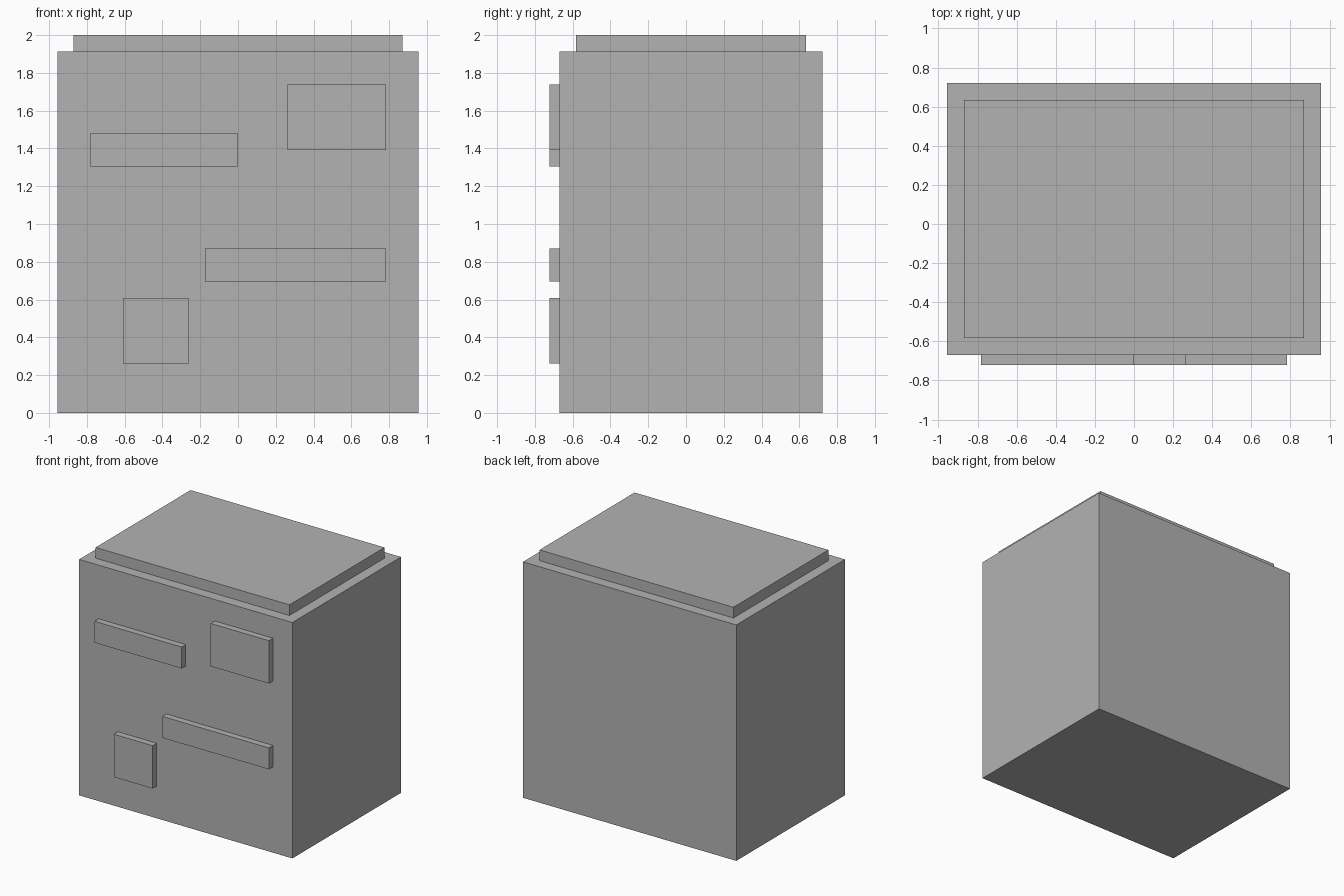
import bpy

if "Cube" in bpy.data.objects:
    bpy.data.objects.remove(bpy.data.objects["Cube"])

U = 2 / 23  # design unit: the model is 23 units tall

grey = bpy.data.materials.new("plain_grey")
grey.diffuse_color = (0.45, 0.45, 0.45, 1)
grey.use_nodes = True
grey.node_tree.nodes["Principled BSDF"].inputs["Base Color"].default_value = grey.diffuse_color


def box(name, x0, x1, y0, y1, z0, z1):
    """Axis-aligned box given by its limits in design units."""
    bpy.ops.mesh.primitive_cube_add(
        size=1, location=((x0 + x1) / 2 * U, (y0 + y1) / 2 * U, (z0 + z1) / 2 * U))
    ob = bpy.context.object
    ob.name = ob.data.name = name
    ob.scale = ((x1 - x0) * U, (y1 - y0) * U, (z1 - z0) * U)
    bpy.ops.object.transform_apply(location=False, rotation=False, scale=True)
    ob.data.materials.append(grey)
    return ob


BACK, FACE, PLATE = 8.3, -7.7, -8.3  # y of back wall, front wall, plate fronts

# Main block and the inset slab on top
box("body", -11, 11, FACE, BACK, 0, 22)
box("top_slab", -10, 10, FACE + 1, BACK - 1, 22, 23)

# Raised plates on the front wall: x range, z range
plates = {
    "upper_left_plate": (-9, 0, 15, 17),
    "upper_right_plate": (3, 9, 16, 20),
    "middle_plate": (-2, 9, 8, 10),
    "lower_left_plate": (-7, -3, 3, 7),
}
for name, (x0, x1, z0, z1) in plates.items():
    box(name, x0, x1, PLATE, FACE, z0, z1)
